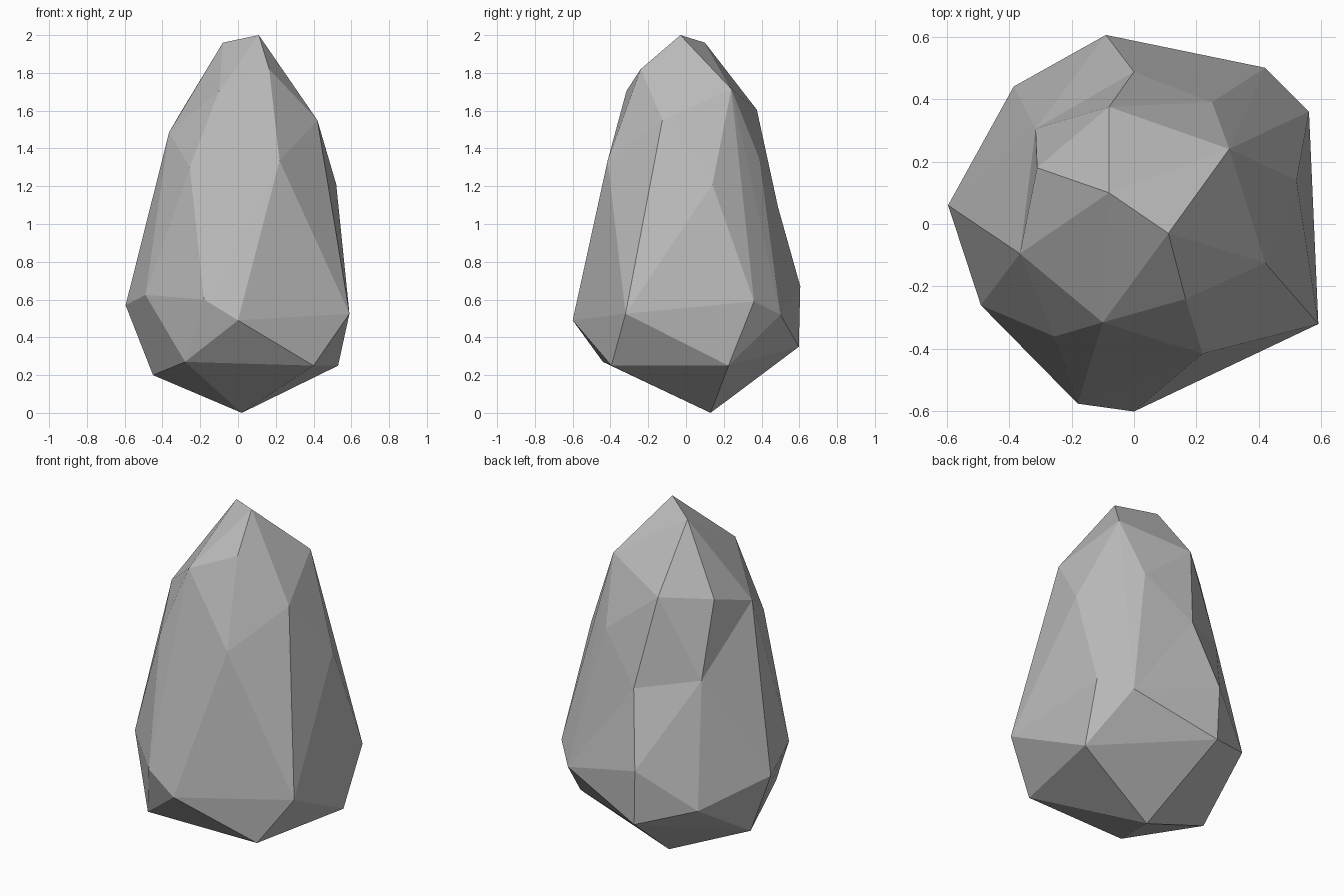
import bpy
import bmesh
from mathutils import Vector

default_cube = bpy.data.objects.get("Cube")
if default_cube:
    bpy.data.objects.remove(default_cube, do_unlink=True)


def make_material(name, colour):
    material = bpy.data.materials.new(name)
    material.use_nodes = True
    material.diffuse_color = colour
    shader = next(n for n in material.node_tree.nodes if n.type == "BSDF_PRINCIPLED")
    shader.inputs["Base Color"].default_value = colour
    shader.inputs["Roughness"].default_value = 0.9
    return material


# Corner points of the boulder, grouped from the base to the peak
base_corners = [
    (0.02, 0.13, 0), (-0.45, 0.04, 0.2), (-0.28, -0.44, 0.27),
    (0.4, -0.395, 0.25), (0.53, 0.225, 0.25), (-0.08, 0.597, 0.35),
]
belly_corners = [
    (0, -0.6, 0.49), (0.59, -0.32, 0.525), (0.56, 0.36, 0.59),
    (0.42, 0.5, 0.52), (-0.09, 0.605, 0.67), (-0.385, 0.44, 0.45),
    (-0.595, 0.06, 0.57), (-0.49, -0.26, 0.625), (-0.18, -0.575, 0.6),
]
shoulder_corners = [
    (0.22, -0.415, 1.335), (0.42, -0.125, 1.55), (0.52, 0.14, 1.21),
    (0.25, 0.39, 1.34), (-0.31, 0.18, 1.58), (-0.365, -0.095, 1.485),
    (-0.255, -0.36, 1.3),
]
peak_corners = [
    (0.11, -0.03, 2), (-0.08, 0.1, 1.96), (0.165, -0.24, 1.82),
    (-0.1, -0.315, 1.705), (0.305, 0.24, 1.715), (-0.08, 0.375, 1.605),
]
# Hollow corners: position, and how far each is pulled in after wrapping
hollow_corners = [
    ((-0.315, 0.305, 1.15), (-0.11, 0.08, 0)),
    ((0, 0.487, 1.09), (0, 0.05, 0)),
]

# Wrap the corners in flat facets, then press the hollow corners inward
bm = bmesh.new()
for corner in base_corners + belly_corners + shoulder_corners + peak_corners:
    bm.verts.new(corner)
hollows = []
for position, offset in hollow_corners:
    vert = bm.verts.new(Vector(position) + Vector(offset))
    hollows.append((vert, Vector(position)))
bmesh.ops.convex_hull(bm, input=list(bm.verts))
for vert, position in hollows:
    if vert.is_valid:
        vert.co = position
loose = [v for v in bm.verts if not v.link_faces]
bmesh.ops.delete(bm, geom=loose, context="VERTS")
bmesh.ops.recalc_face_normals(bm, faces=list(bm.faces))

mesh = bpy.data.meshes.new("boulder")
bm.to_mesh(mesh)
bm.free()
mesh.materials.append(make_material("stone grey", (0.5, 0.5, 0.5, 1)))
boulder = bpy.data.objects.new("boulder", mesh)
bpy.context.collection.objects.link(boulder)
